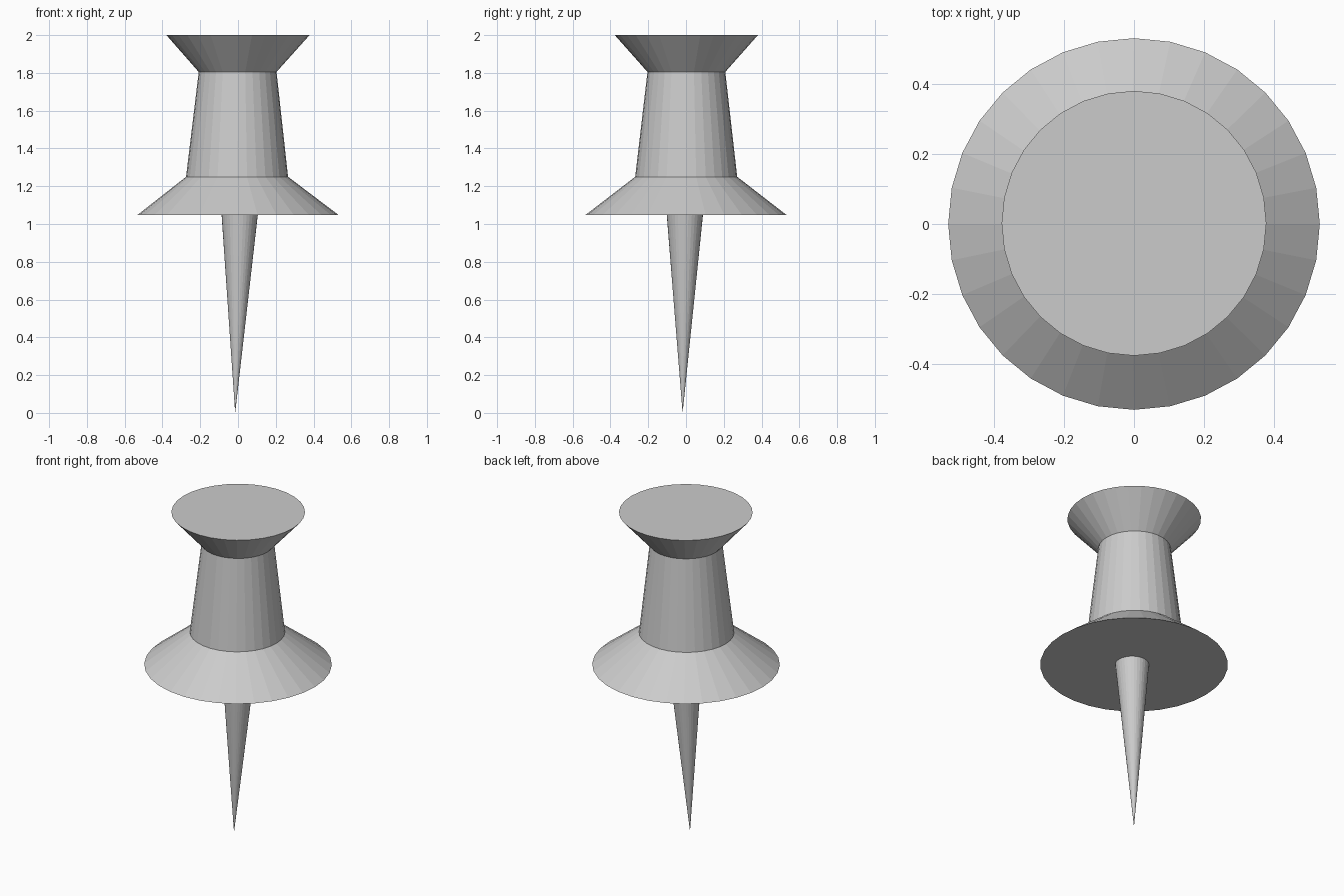
import bpy
import bmesh
from math import sin, cos, tau

SIDES = 32

cube = bpy.data.objects.get("Cube")
if cube:
    bpy.data.objects.remove(cube, do_unlink=True)

grey = bpy.data.materials.new("light_grey")
grey.use_nodes = True
colour = (0.6, 0.6, 0.6, 1)
grey.diffuse_color = colour
grey.node_tree.nodes["Principled BSDF"].inputs["Base Color"].default_value = colour


def lathe(name, rings, tip=None, cap_start=True):
    """Flat-faced stack of (x, y, z, radius) rings, closed by a cap or a tip."""
    bm = bmesh.new()
    loops = []
    for x, y, z, r in rings:
        loops.append([bm.verts.new((x + r * cos(tau * i / SIDES),
                                    y + r * sin(tau * i / SIDES), z))
                      for i in range(SIDES)])
    for a, b in zip(loops, loops[1:]):
        for i in range(SIDES):
            j = (i + 1) % SIDES
            bm.faces.new((a[i], a[j], b[j], b[i]))
    if cap_start:
        bm.faces.new(loops[0])
    if tip:
        point = bm.verts.new(tip)
        for i in range(SIDES):
            bm.faces.new((loops[-1][i], loops[-1][(i + 1) % SIDES], point))
    else:
        bm.faces.new(loops[-1])
    bmesh.ops.recalc_face_normals(bm, faces=bm.faces)
    mesh = bpy.data.meshes.new(name)
    bm.to_mesh(mesh)
    bm.free()
    mesh.materials.append(grey)
    obj = bpy.data.objects.new(name, mesh)
    bpy.context.collection.objects.link(obj)
    return obj


# Handle: wide flange, tapered grip, flared head
lathe("handle", [(0, 0, 1.048, 0.532),
                 (-0.005, 0.001, 1.25, 0.27),
                 (-0.002, 0.002, 1.805, 0.206),
                 (0, 0.002, 2.0, 0.379)])

# Pin: slim cone with a slightly off-centre point
lathe("pin", [(0.009, -0.006, 1.05, 0.096)], tip=(-0.015, -0.018, 0))
